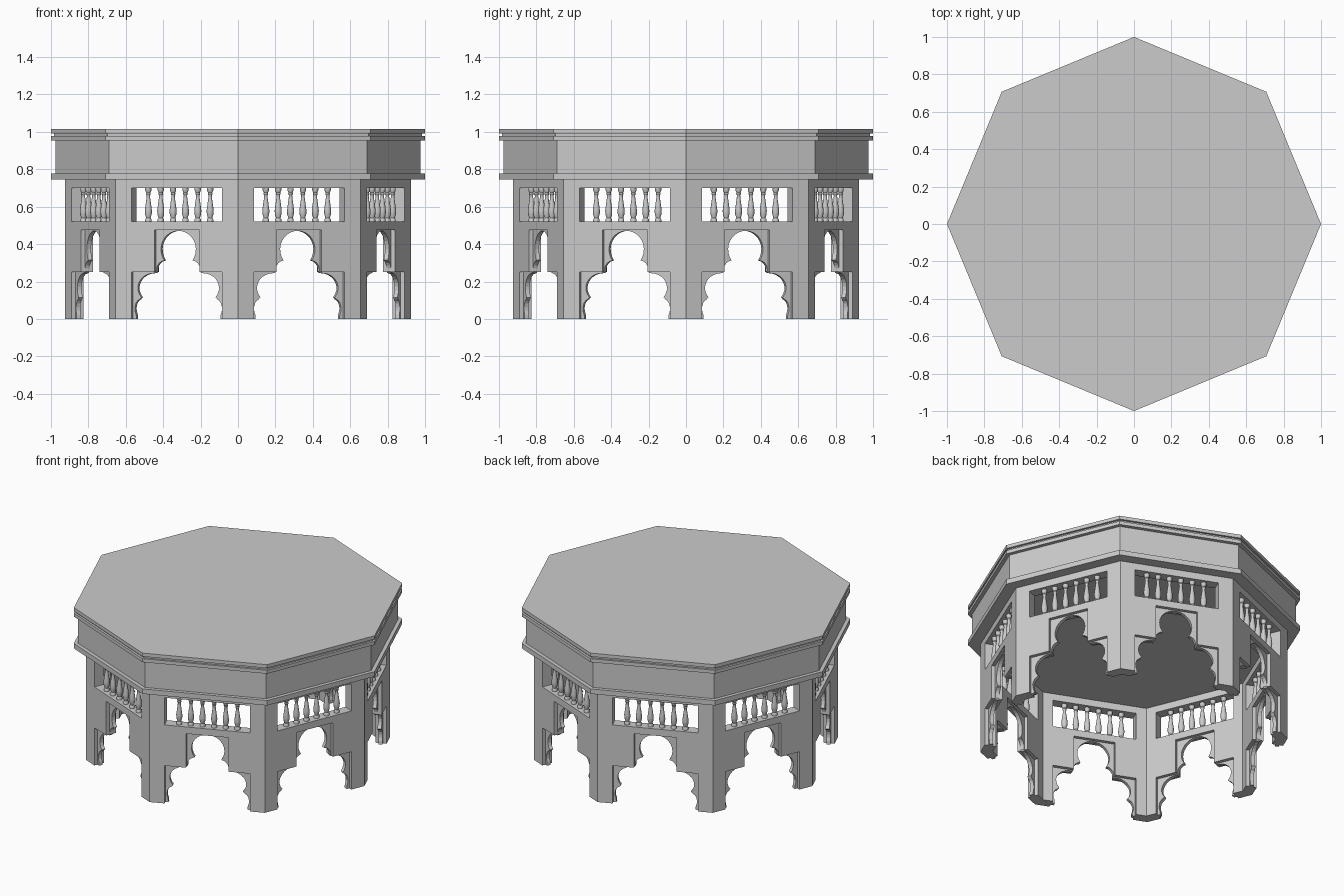
import bpy, bmesh, math

if "Cube" in bpy.data.objects:
    bpy.data.objects.remove(bpy.data.objects["Cube"])

SIDES = 8
STEP = 2 * math.pi / SIDES
LEG_R = 0.925                               # corner radius of the arcade
APOTHEM = LEG_R * math.cos(STEP / 2)
HALF = LEG_R * math.sin(STEP / 2)           # half width of one wall
WALL_T = 0.068
WALL_TOP = 0.745
OPEN_W, NICHE_W = 0.262, 0.13               # half widths of the stepped opening
SILL, HEAD = 0.52, 0.70                     # baluster window

grey = bpy.data.materials.new("stone_grey")
grey.use_nodes = True
COLOUR = (0.6, 0.6, 0.6, 1)
grey.diffuse_color = COLOUR
grey.node_tree.nodes["Principled BSDF"].inputs["Base Color"].default_value = COLOUR


def to_mesh(bm, name):
    bmesh.ops.recalc_face_normals(bm, faces=bm.faces)
    mesh = bpy.data.meshes.new(name)
    bm.to_mesh(mesh)
    bm.free()
    mesh.materials.append(grey)
    return mesh


def place(mesh, name, angle=0):
    obj = bpy.data.objects.new(name, mesh)
    obj.rotation_euler.z = angle
    bpy.context.collection.objects.link(obj)
    return obj


def mirrored(half):
    """Complete a half outline running from the right to the centre."""
    return half + [(-s, z) for s, z in reversed(half) if s > 0]


def slab(name, loops, front, back, mitre=False):
    """Upright slab facing +x from an outline with optional holes."""
    bm = bmesh.new()
    edges = []
    for loop in loops:
        vs = [bm.verts.new((front, s, z)) for s, z in loop]
        edges += [bm.edges.new((vs[i - 1], vs[i])) for i in range(len(vs))]
    bmesh.ops.triangle_fill(bm, edges=edges, normal=(1, 0, 0))
    out = bmesh.ops.extrude_face_region(bm, geom=bm.faces[:], use_keep_orig=True)
    for v in out["geom"]:
        if isinstance(v, bmesh.types.BMVert):
            v.co.x = back
            if mitre and abs(v.co.y) > HALF - 0.001:
                v.co.y *= back / front
    return to_mesh(bm, name)


def lathe(bm, profile, sides, x=0, y=0, turn=0):
    """Capped revolved solid from (radius, height) pairs."""
    rings = []
    for r, z in profile:
        rings.append([bm.verts.new((x + r * math.cos(turn + i * 2 * math.pi / sides),
                                    y + r * math.sin(turn + i * 2 * math.pi / sides), z))
                      for i in range(sides)])
    for a, b in zip(rings, rings[1:]):
        for i in range(sides):
            bm.faces.new((a[i - 1], a[i], b[i], b[i - 1]))
    bm.faces.new(rings[0][::-1])
    bm.faces.new(rings[-1])


def arc(cs, cz, rs, rz, start, end, n):
    pts = []
    for i in range(n + 1):
        t = math.radians(start + (end - start) * i / n)
        pts.append((cs + rs * math.cos(t), cz + rz * math.sin(t)))
    return pts


# Octagonal top: lower moulding, frieze, grooved upper moulding
bm = bmesh.new()
lathe(bm, [(1, 0.745), (1, 0.778), (0.975, 0.778), (0.975, 0.955),
           (1, 0.955), (1, 0.978), (0.985, 0.978), (0.985, 0.992),
           (1, 0.992), (1, 1.015)], SIDES)
place(to_mesh(bm, "table_top"), "table_top")

# Wall with a stepped doorway and a baluster window
outline = mirrored([(HALF, WALL_TOP), (HALF, 0), (OPEN_W, 0), (OPEN_W, 0.25),
                    (NICHE_W, 0.25), (NICHE_W, 0.475)])
window = [(OPEN_W, SILL), (OPEN_W, HEAD), (-OPEN_W, HEAD), (-OPEN_W, SILL)]
wall = slab("arcade_wall", [outline, window], APOTHEM, APOTHEM - WALL_T, mitre=True)

# Thin scalloped arch set back inside the doorway
scallop = [(0.243, 0)]
scallop += arc(0.22, 0.055, 0.032, 0.05, -40, 80, 5)
scallop += arc(0.14, 0.165, 0.095, 0.08, -38, 95, 9)
scallop += arc(0.08, 0.262, 0.046, 0.05, -10, 85, 5)
scallop += arc(0, 0.372, 0.101, 0.099, -36, 90, 10)[:-1]
arch_outline = mirrored(scallop + [(0, 0.471)])
border = mirrored([(OPEN_W + 0.004, 0), (OPEN_W + 0.004, 0.256), (NICHE_W + 0.006, 0.256),
                   (NICHE_W + 0.006, 0.482)])
arch = slab("scalloped_arch", [border + arch_outline[::-1]], APOTHEM - 0.022, APOTHEM - 0.046)

# Row of turned balusters
bm = bmesh.new()
for i in range(6):
    lathe(bm, [(0.017, SILL), (0.017, 0.532), (0.012, 0.54), (0.018, 0.56), (0.019, 0.58),
               (0.015, 0.61), (0.010, 0.645), (0.009, 0.66), (0.013, 0.668), (0.011, 0.675),
               (0.017, 0.688), (0.017, HEAD)], 12, APOTHEM - WALL_T / 2, (i - 2.5) * 0.0715)
balusters = to_mesh(bm, "baluster_row")

for k in range(SIDES):
    angle = STEP * (k + 0.5)
    place(wall, f"arcade_wall_{k + 1}", angle)
    place(arch, f"scalloped_arch_{k + 1}", angle)
    row = place(balusters, f"baluster_row_{k + 1}", angle)

# Smooth the turned balusters, keeping crisp rings
bpy.ops.object.select_all(action='DESELECT')
row.select_set(True)
bpy.context.view_layer.objects.active = row
bpy.ops.object.shade_smooth_by_angle(angle=math.radians(35))
